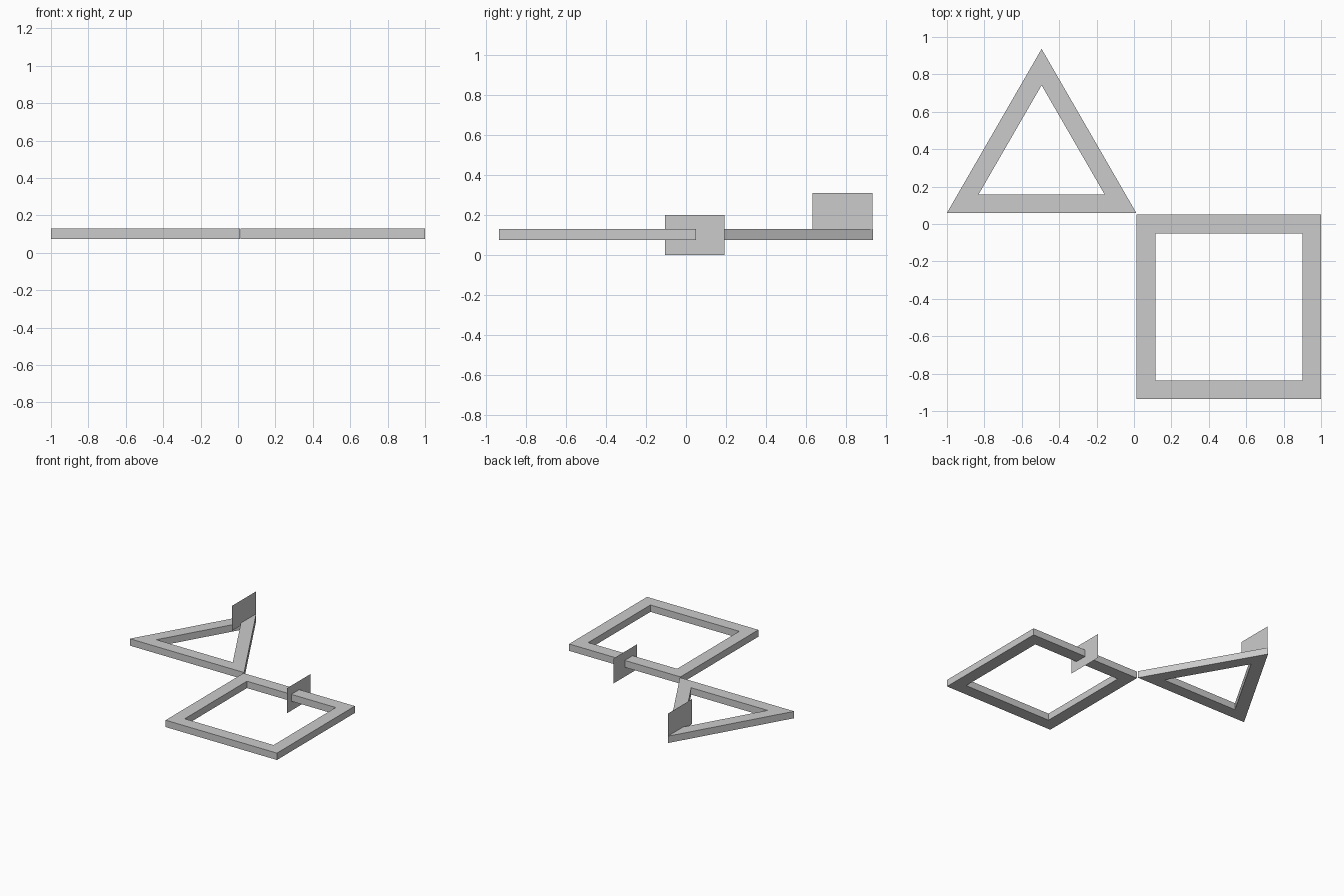
import bpy, bmesh, math

if "Cube" in bpy.data.objects:
    bpy.data.objects.remove(bpy.data.objects["Cube"])

Z_LOW, Z_HIGH = 0.075, 0.13


def new_object(name, bm):
    bmesh.ops.recalc_face_normals(bm, faces=bm.faces)
    mesh = bpy.data.meshes.new(name)
    bm.to_mesh(mesh)
    bm.free()
    obj = bpy.data.objects.new(name, mesh)
    bpy.context.collection.objects.link(obj)
    return obj


def polygon_frame(name, sides, centre, outer, inner, start):
    """Flat regular frame with a matching hole."""
    bm = bmesh.new()
    loops = []
    for r, z in ((outer, Z_LOW), (outer, Z_HIGH), (inner, Z_HIGH), (inner, Z_LOW)):
        angles = [start + 2 * math.pi * i / sides for i in range(sides)]
        loops.append([bm.verts.new((centre[0] + r * math.cos(a),
                                    centre[1] + r * math.sin(a), z)) for a in angles])
    for k in range(4):
        a, b = loops[k], loops[(k + 1) % 4]
        for i in range(sides):
            j = (i + 1) % sides
            bm.faces.new((a[i], a[j], b[j], b[i]))
    return new_object(name, bm)


def upright_plate(name, x, y0, y1, z0, z1):
    """Single-sheet plate facing along x."""
    bm = bmesh.new()
    bm.faces.new([bm.verts.new((x, y, z))
                  for y, z in ((y0, z0), (y1, z0), (y1, z1), (y0, z1))])
    return new_object(name, bm)


# Frames
polygon_frame("triangle_frame", 3, (-0.494, 0.352), 0.584, 0.39, math.pi / 2)
polygon_frame("square_frame", 4, (0.507, -0.443),
              0.985 / math.sqrt(2), 0.786 / math.sqrt(2), math.pi / 4)

# Plates at the triangle tip and at the middle of the square's back bar
upright_plate("triangle_plate", -0.494, 0.632, 0.932, 0.11, 0.31)
upright_plate("square_plate", 0.507, -0.105, 0.193, 0.0, 0.2)
